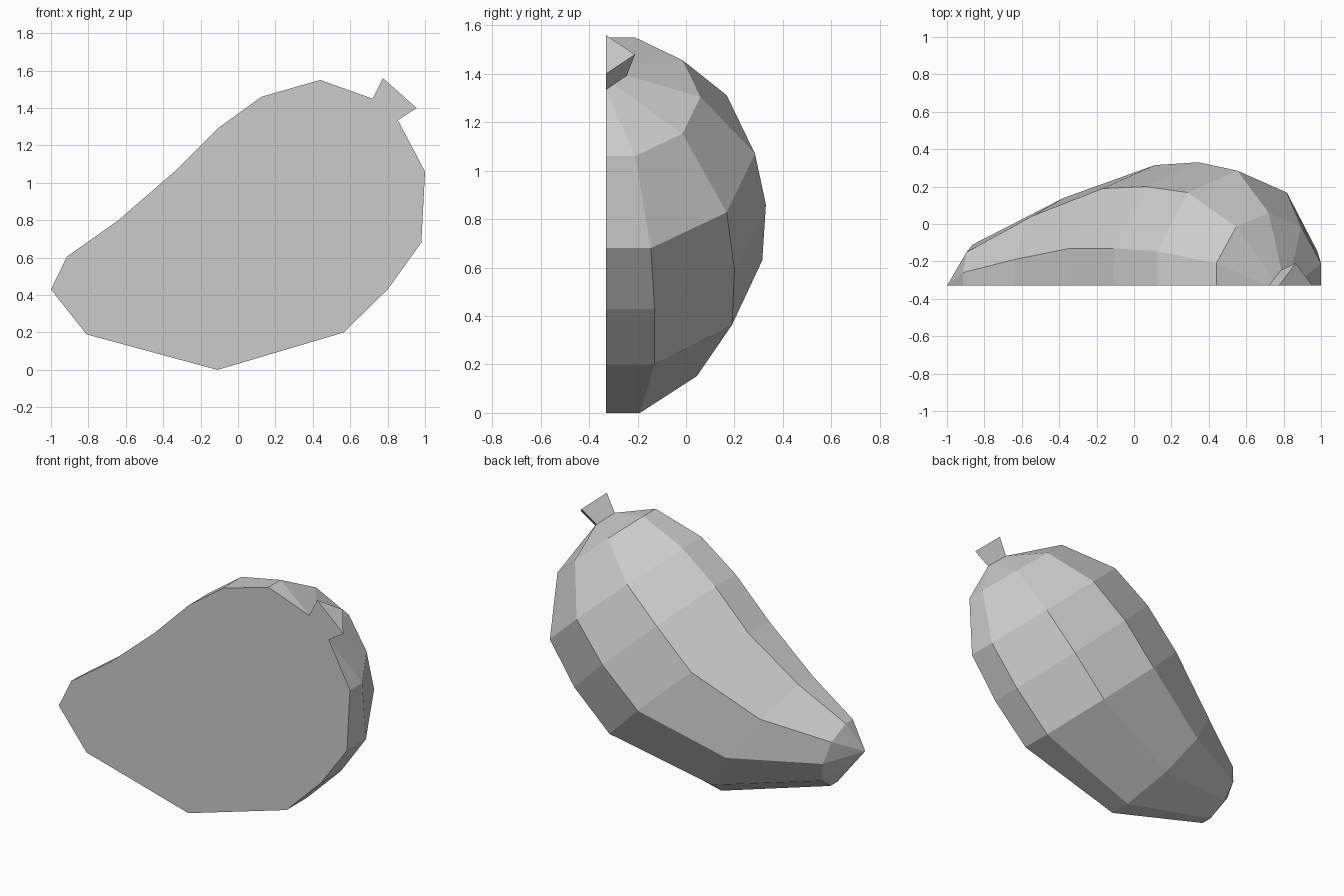
import bpy
import bmesh
from mathutils import Vector

cube = bpy.data.objects.get("Cube")
if cube:
    bpy.data.objects.remove(cube, do_unlink=True)

FLAT_Y = -0.33      # plane of the cut face
SHOULDER = 0.19     # how far along the chord the shoulder sits

grey = bpy.data.materials.new("plain_grey")
grey.use_nodes = True
colour = (0.6, 0.6, 0.6, 1)
grey.diffuse_color = colour
grey.node_tree.nodes["Principled BSDF"].inputs["Base Color"].default_value = colour


def section(top, bottom, wall, shoulder, ridge):
    """Half cross-section over a chord (x, z) on the cut face."""
    steps = [(0, FLAT_Y), (0, wall), (SHOULDER, shoulder), (0.5, ridge),
             (1 - SHOULDER, shoulder), (1, wall), (1, FLAT_Y)]
    a, b = Vector(top), Vector(bottom)
    ring = []
    for t, y in steps:
        p = a.lerp(b, t)
        ring.append((p.x, y, p.y))
    return ring


def stem_section(top, bottom, ridge):
    """Triangular section, with shoulders lying on its straight sides."""
    mid = FLAT_Y + (ridge - FLAT_Y) * SHOULDER * 2
    return section(top, bottom, FLAT_Y, mid, ridge)


def loft(name, rings, cap_end=False):
    bm = bmesh.new()
    loops = [[bm.verts.new(p) for p in ring] for ring in rings]
    for r0, r1 in zip(loops, loops[1:]):
        for i in range(len(r0) - 1):
            bm.faces.new((r0[i], r0[i + 1], r1[i + 1], r1[i]))
    # flat cut face
    bm.faces.new([r[0] for r in loops] + [r[-1] for r in reversed(loops)])
    if cap_end:
        bm.faces.new(loops[-1])
    bmesh.ops.remove_doubles(bm, verts=bm.verts, dist=0.0005)
    bmesh.ops.recalc_face_normals(bm, faces=bm.faces)
    mesh = bpy.data.meshes.new(name)
    bm.to_mesh(mesh)
    bm.free()
    mesh.materials.append(grey)
    obj = bpy.data.objects.new(name, mesh)
    bpy.context.collection.objects.link(obj)
    return obj


tip = [(-1, FLAT_Y, 0.43)] * 7
neck = stem_section((0.72, 1.45), (0.855, 1.335), -0.245)
stem_end = stem_section((0.775, 1.56), (0.955, 1.40), -0.21)

# Halved fruit, from its pointed tip to the neck
loft("halved_fruit", [
    tip,
    section((-0.915, 0.605), (-0.81, 0.19), -0.26, -0.15, -0.11),
    section((-0.64, 0.80), (-0.11, 0.0), -0.19, 0.045, 0.14),
    section((-0.34, 1.06), (0.565, 0.20), -0.13, 0.19, 0.315),
    section((-0.11, 1.29), (0.80, 0.43), -0.13, 0.20, 0.33),
    section((0.125, 1.46), (0.98, 0.68), -0.145, 0.168, 0.285),
    section((0.44, 1.55), (1.0, 1.06), -0.21, -0.015, 0.06),
    neck,
])

# Short flared stem
loft("stem", [neck, stem_end], cap_end=True)
